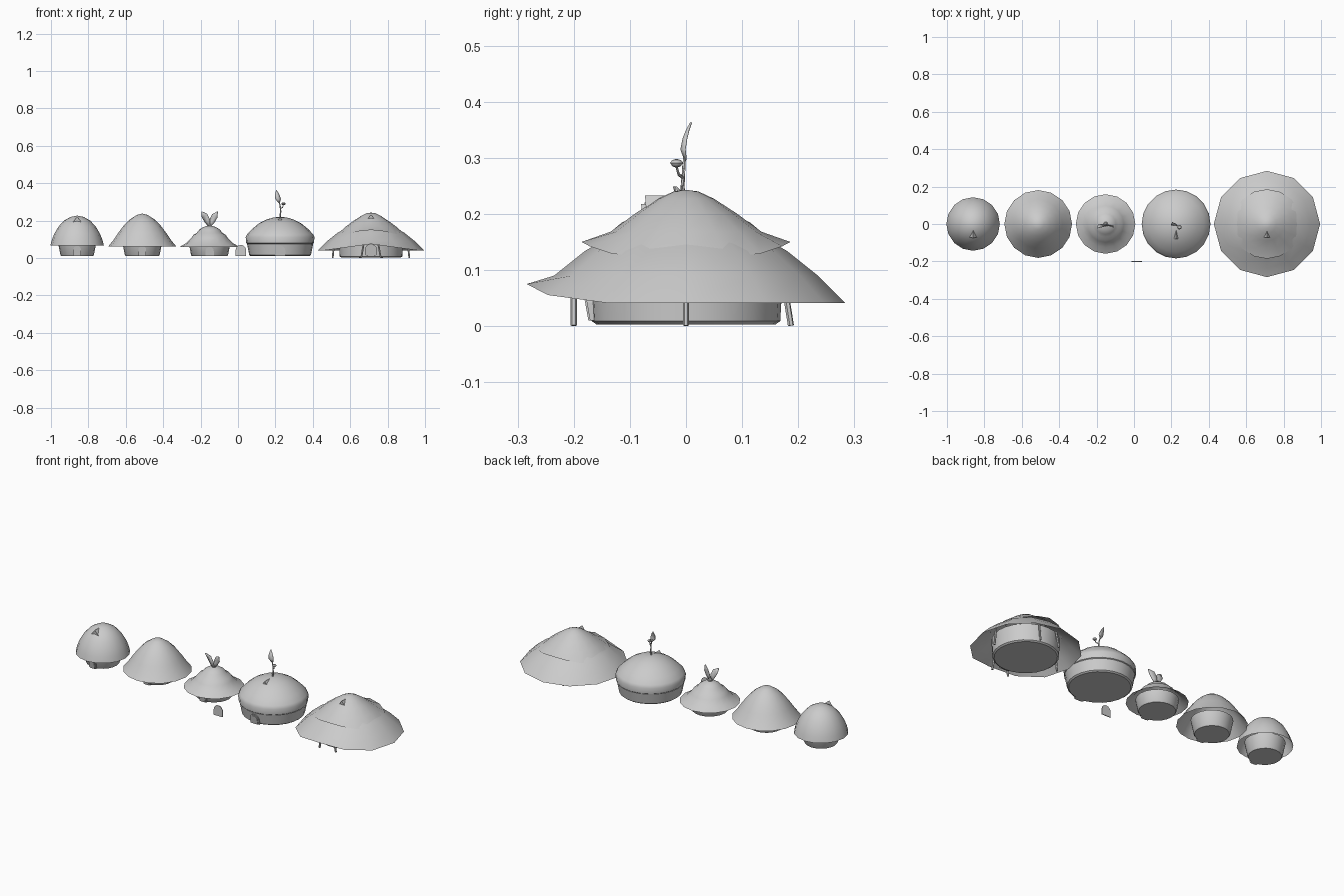
import bpy, bmesh, math
from mathutils import Vector
from math import sin, cos, pi

if "Cube" in bpy.data.objects:
    bpy.data.objects.remove(bpy.data.objects["Cube"])


def finish(name, bm, smooth=True):
    bmesh.ops.recalc_face_normals(bm, faces=bm.faces[:])
    me = bpy.data.meshes.new(name)
    bm.to_mesh(me)
    bm.free()
    ob = bpy.data.objects.new(name, me)
    bpy.context.collection.objects.link(ob)
    if smooth:
        bpy.ops.object.select_all(action='DESELECT')
        ob.select_set(True)
        bpy.context.view_layer.objects.active = ob
        bpy.ops.object.shade_smooth_by_angle(angle=math.radians(35))
    return ob


def lathe(name, cx, profile, n=16, warp=None):
    """Revolve (radius, z) points about x = cx; warp(ring, angle) gives a z offset."""
    bm = bmesh.new()
    rings = []
    for j, (r, z) in enumerate(profile):
        if r == 0:
            rings.append([bm.verts.new((cx, 0, z))])
            continue
        ring = []
        for i in range(n):
            a = 2 * pi * i / n
            dz = warp(j, a) if warp else 0
            ring.append(bm.verts.new((cx + r * cos(a), r * sin(a), z + dz)))
        rings.append(ring)
    for a, b in zip(rings, rings[1:]):
        for i in range(n):
            k = (i + 1) % n
            vs = [a[i % len(a)], a[k % len(a)], b[k % len(b)], b[i % len(b)]]
            bm.faces.new(list(dict.fromkeys(vs)))
    return finish(name, bm)


def tube(name, pts, radii, sides=6):
    """Swept round tube through points."""
    bm = bmesh.new()
    rings = []
    for i, p in enumerate(pts):
        d = Vector(pts[min(i + 1, len(pts) - 1)]) - Vector(pts[max(i - 1, 0)])
        q = d.to_track_quat('Z', 'Y')
        rings.append([bm.verts.new(Vector(p) + q @ Vector((radii[i] * cos(2 * pi * k / sides),
                      radii[i] * sin(2 * pi * k / sides), 0))) for k in range(sides)])
    for a, b in zip(rings, rings[1:]):
        for k in range(sides):
            m = (k + 1) % sides
            bm.faces.new((a[k], a[m], b[m], b[k]))
    bm.faces.new(rings[0])
    bm.faces.new(rings[-1])
    return finish(name, bm)


def leaf(name, pts, widths, side, fold=0.3):
    """Leaf blade along a midrib, folded upwards along its length."""
    bm = bmesh.new()
    side = Vector(side).normalized()
    rows = []
    for i, (p, w) in enumerate(zip(pts, widths)):
        d = Vector(pts[min(i + 1, len(pts) - 1)]) - Vector(pts[max(i - 1, 0)])
        nrm = d.cross(side).normalized()
        p = Vector(p)
        rows.append([bm.verts.new(p + side * w * s + nrm * abs(s) * w * fold) for s in (-1, 0, 1)])
    for a, b in zip(rows, rows[1:]):
        for k in (0, 1):
            bm.faces.new((a[k], a[k + 1], b[k + 1], b[k]))
    ob = finish(name, bm)
    mod = ob.modifiers.new("thickness", 'SOLIDIFY')
    mod.thickness = 0.003
    return ob


def arch(name, cx, y, z0, w, h, depth, lean=0.0):
    """Round-topped slab facing -y."""
    bm = bmesh.new()
    r = w / 2
    out = [(-r, 0), (r, 0)] + [(r * cos(pi * k / 8), h - r + r * sin(pi * k / 8)) for k in range(9)]
    f = bm.faces.new([bm.verts.new((cx + x, y - lean * z, z0 + z)) for x, z in out])
    ext = bmesh.ops.extrude_face_region(bm, geom=[f])
    bmesh.ops.translate(bm, vec=(0, depth, 0),
                        verts=[v for v in ext['geom'] if isinstance(v, bmesh.types.BMVert)])
    return finish(name, bm, False)


def dormer(name, cx, y0, z0, w, h, back):
    """Triangular window gable with a ridge running back into the roof."""
    bm = bmesh.new()
    l, r, t = [bm.verts.new((cx + x, y0 + dy, z0 + z))
               for x, dy, z in ((-w / 2, 0, 0), (w / 2, 0, 0), (0, -0.002, h))]
    b = bm.verts.new((cx, y0 + back, z0 + h))
    bl = bm.verts.new((cx - w / 2, y0 + back, z0))
    br = bm.verts.new((cx + w / 2, y0 + back, z0))
    front = bm.faces.new((l, r, t))
    bm.faces.new((l, t, b, bl))
    bm.faces.new((r, br, b, t))
    bmesh.ops.inset_individual(bm, faces=[front], thickness=0.004, depth=-0.005)
    return finish(name, bm, False)


def wall(name, cx, rb, rt, zt, z0=0.01, n=20):
    return lathe(name, cx, [(0, z0), (rb * 0.95, z0), (rb, z0 + 0.006), (rt, zt), (0, zt)], n)


# hut 1: tall dome
X1, X2, X3, X4, X5 = -0.86, -0.512, -0.152, 0.225, 0.711
wall("dome_hut_wall", X1, 0.089, 0.104, 0.09)
lathe("dome_hut_roof", X1, [(0.143, 0.068), (0.135, 0.098), (0.122, 0.13), (0.1, 0.168),
      (0.07, 0.2), (0.035, 0.22), (0, 0.227)])
dormer("dome_hut_dormer", X1, -0.072, 0.188, 0.052, 0.032, 0.06)

# hut 2: wide cone
wall("cone_hut_wall", X2, 0.093, 0.108, 0.09)
lathe("cone_hut_roof", X2, [(0.181, 0.063), (0.155, 0.095), (0.13, 0.132), (0.1, 0.172),
      (0.065, 0.207), (0.03, 0.23), (0, 0.238)])

# hut 3: tiered roof with a leaf crown
wall("tiered_hut_wall", X3, 0.099, 0.11, 0.075)
lathe("tiered_hut_roof", X3, [(0.159, 0.06), (0.125, 0.08), (0.098, 0.107), (0.085, 0.125),
      (0.07, 0.133), (0.055, 0.152), (0.035, 0.165), (0.015, 0.172), (0, 0.174)])
for s, tag in ((-1, "left"), (1, "right")):
    leaf(f"crown_leaf_{tag}", [(X3, -0.008, 0.168), (X3 + s * .012, -0.01, 0.198),
         (X3 + s * .027, -0.013, 0.226), (X3 + s * .042, -0.02, 0.248)],
         [0.004, 0.016, 0.017, 0.002], (1, -0.3, -s * 0.6))
lathe("crown_bulb", X3, [(0.01, 0.165), (0.012, 0.178), (0.007, 0.187), (0, 0.19)], 8)

# hut 4: bun-shaped roof with a sprout
wall("bun_hut_wall", X4, 0.165, 0.177, 0.076, n=24)
lathe("bun_hut_roof", X4, [(0.172, 0.074), (0.181, 0.08), (0.184, 0.112), (0.176, 0.128),
      (0.15, 0.155), (0.115, 0.184), (0.075, 0.205), (0.035, 0.217), (0, 0.22)], 20)
dormer("bun_hut_dormer", X4, -0.078, 0.196, 0.034, 0.022, 0.06)
tube("sprout_stem", [(X4, -0.005, 0.215), (X4 + .003, -0.006, 0.25), (X4, -0.004, 0.28),
     (X4 - .007, -0.002, 0.31)], [0.005, 0.004, 0.0035, 0.002])
tube("sprout_branch", [(X4 + .002, -0.006, 0.265), (X4 + .013, -0.013, 0.27),
     (X4 + .018, -0.017, 0.285)], [0.003, 0.0025, 0.002])
leaf("sprout_leaf", [(X4 - .005, -0.003, 0.295), (X4 - .01, -0.01, 0.315), (X4 - .014, -0.006, 0.335),
     (X4 - .017, 0, 0.35), (X4 - .02, 0.008, 0.364)], [0.004, 0.015, 0.013, 0.008, 0.001], (1, 0.15, 0))
bud = lathe("sprout_bud", 0, [(0, -0.008), (0.008, -0.005), (0.012, 0.001), (0.008, 0.006), (0, 0.008)], 10)
bud.location = (X4 + 0.018, -0.017, 0.29)

# hut 5: big two-layer roof on posts
wall("big_hut_wall", X5, 0.168, 0.173, 0.10, 0.003, 24)
lathe("big_hut_lower_roof", X5, [(0.284, 0.041), (0.235, 0.09), (0.18, 0.134), (0.1, 0.18)], 12,
      lambda j, a: 0.034 * max(0, -sin(a)) ** 6 if j == 0 else 0)
lathe("big_hut_upper_roof", X5, [(0.186, 0.122), (0.135, 0.168), (0.09, 0.201), (0.05, 0.227),
      (0.022, 0.24), (0, 0.243)], 16, lambda j, a: 0.028 * sin(a) ** 4 if j == 0 else 0)
dormer("big_hut_dormer", X5, -0.071, 0.205, 0.042, 0.028, 0.055)
for i, (dx, y, tx, ty) in enumerate([(-.205, 0, -.195, 0), (.205, 0, .195, 0), (-.052, -.2, -.036, -.2),
                                    (.052, -.2, .036, -.2), (-.06, .187, -.055, .172), (.06, .187, .055, .172)]):
    tube(f"roof_post_{i + 1}", [(X5 + dx, y, 0.001), (X5 + tx, ty, 0.095)], [0.0055, 0.0055], 6)

# doors and small windows set in the walls
for tag, cx, y, w, h in (("dome_hut", X1, -0.093, 0.042, 0.055), ("cone_hut", X2, -0.097, 0.042, 0.055),
                         ("tiered_hut", X3, -0.101, 0.045, 0.05), ("bun_hut", X4, -0.168, 0.056, 0.056),
                         ("big_hut", X5, -0.171, 0.065, 0.065)):
    arch(tag + "_door_frame", cx, y, 0.01, w, h, 0.02, 0.18)
    arch(tag + "_door", cx, y - 0.003, 0.01, w * 0.72, h * 0.85, 0.01, 0.18)

# loose door panel in front of the row
arch("spare_door", 0.015, -0.202, 0.01, 0.056, 0.06, 0.004)
